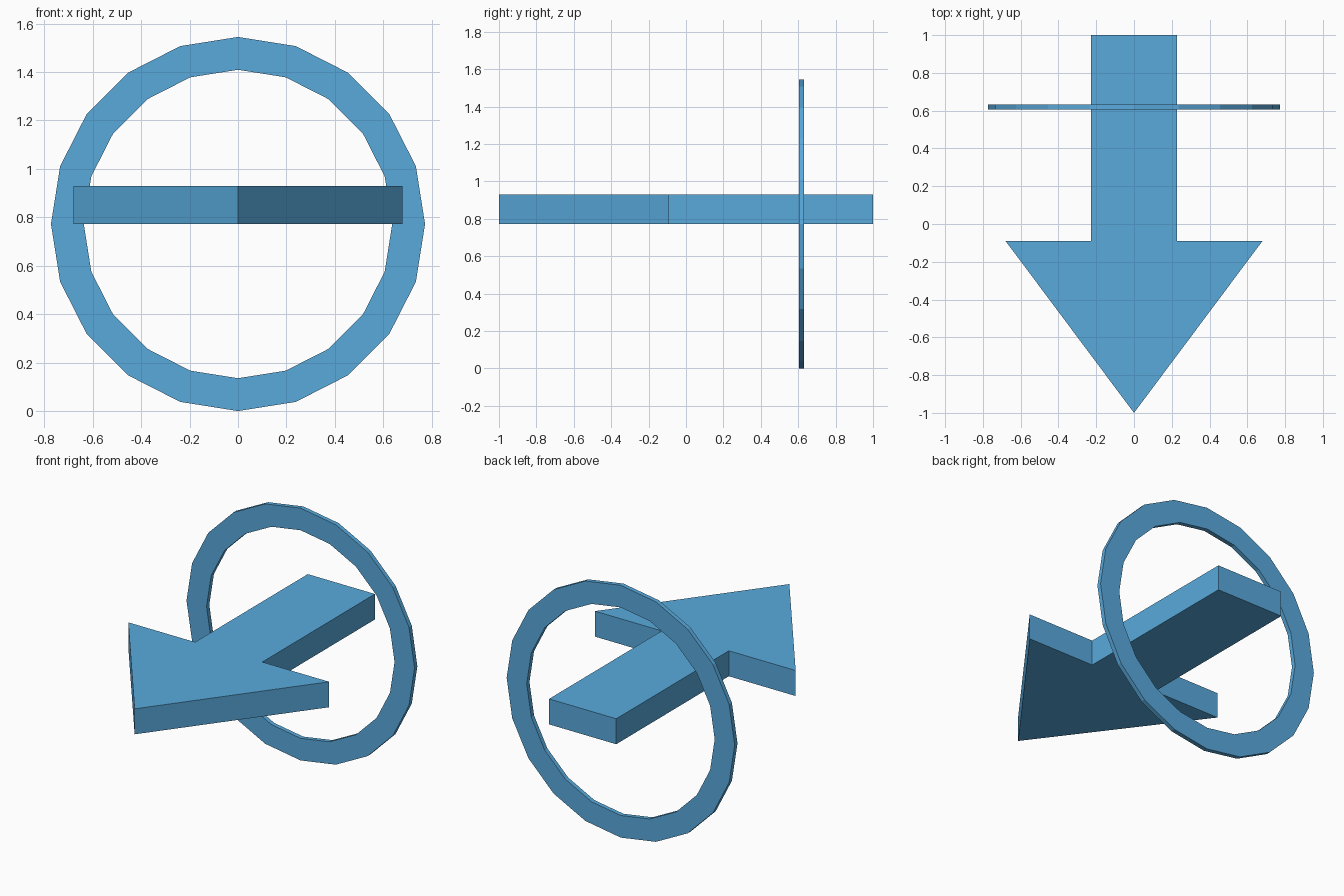
import bpy, bmesh
from math import sin, cos, tau

if "Cube" in bpy.data.objects:
    bpy.data.objects.remove(bpy.data.objects["Cube"])

RING_R, RING_INNER, SIDES = 0.7725, 0.637, 20


def finish(bm, name):
    bmesh.ops.recalc_face_normals(bm, faces=bm.faces)
    mesh = bpy.data.meshes.new(name)
    bm.to_mesh(mesh)
    bm.free()
    mat = bpy.data.materials.new(name + "_blue")
    mat.diffuse_color = (0.1, 0.4, 0.72, 1)
    mat.use_nodes = True
    mat.node_tree.nodes["Principled BSDF"].inputs["Base Color"].default_value = mat.diffuse_color
    mesh.materials.append(mat)
    obj = bpy.data.objects.new(name, mesh)
    bpy.context.collection.objects.link(obj)


# Arrow: half outline mirrored, extruded upward
half = [(0.2275, 1.0), (0.2275, -0.09), (0.68, -0.09)]
outline = half + [(0, -1.0)] + [(-x, y) for x, y in reversed(half)]
bm = bmesh.new()
face = bm.faces.new([bm.verts.new((x, y, 0.773)) for x, y in outline])
ext = bmesh.ops.extrude_face_region(bm, geom=[face])
top = [g for g in ext["geom"] if isinstance(g, bmesh.types.BMVert)]
bmesh.ops.translate(bm, verts=top, vec=(0, 0, 0.156))
finish(bm, "arrow")

# Ring: flat rectangular section swept round the y axis
section = [(RING_R, 0.605), (RING_R, 0.632), (RING_INNER, 0.632), (RING_INNER, 0.605)]
bm = bmesh.new()
loops = [[bm.verts.new((r * sin(tau * i / SIDES), y, RING_R + r * cos(tau * i / SIDES)))
          for r, y in section] for i in range(SIDES)]
for i in range(SIDES):
    a, b = loops[i], loops[(i + 1) % SIDES]
    for j in range(4):
        k = (j + 1) % 4
        bm.faces.new((a[j], a[k], b[k], b[j]))
finish(bm, "ring")
